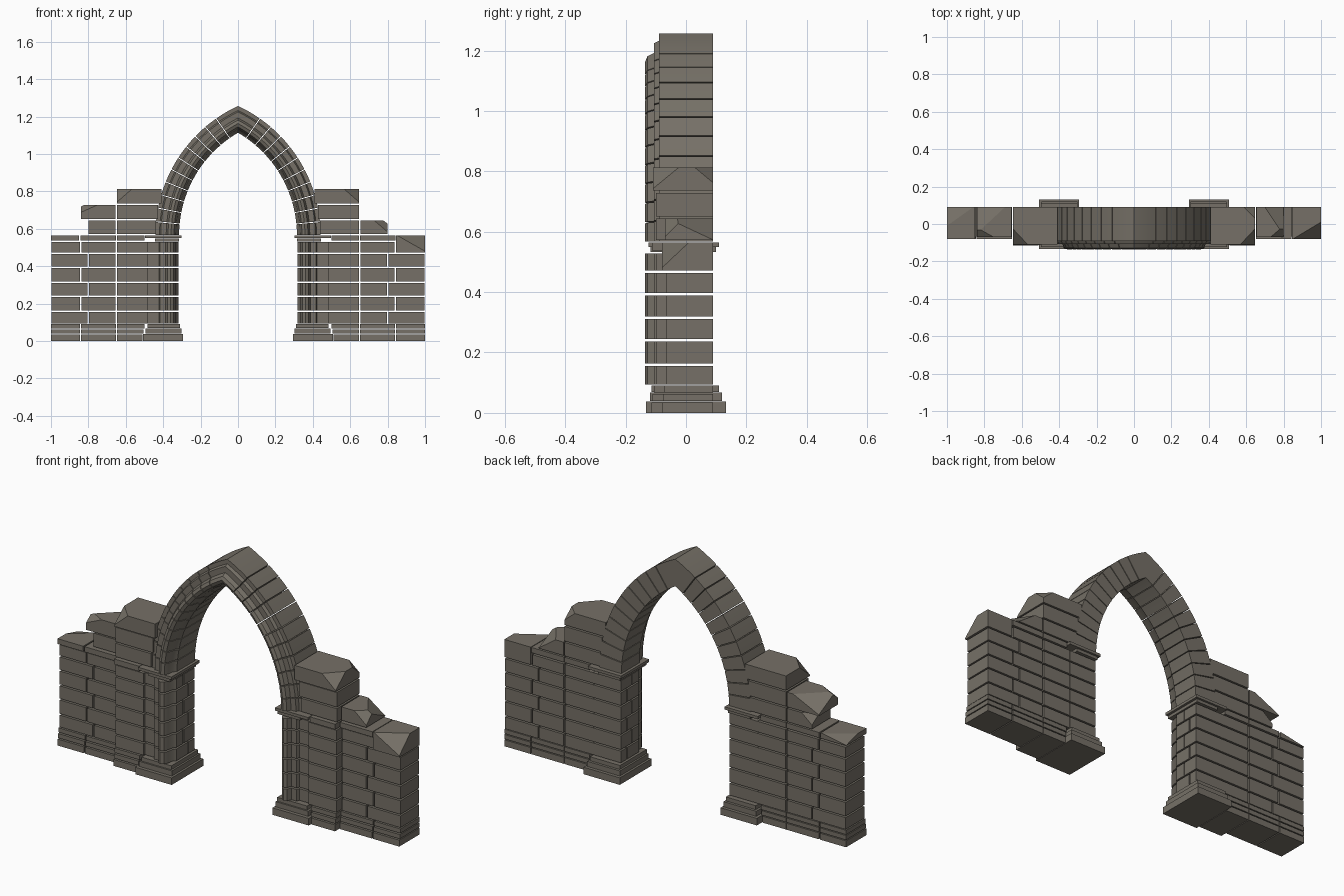
import bpy, bmesh, math
from mathutils import Vector

if "Cube" in bpy.data.objects:
    bpy.data.objects.remove(bpy.data.objects["Cube"])

stone = bpy.data.materials.new("grey_brown_stone")
stone.diffuse_color = (0.18, 0.163, 0.135, 1)
stone.use_nodes = True
stone.node_tree.nodes["Principled BSDF"].inputs["Base Color"].default_value = stone.diffuse_color
G = 0.004            # half joint width
C, SPRING = 0.32, 0.565   # arch centre offset and springing height


def finish(bm, name, side=1, smooth=False):
    """Mirror if needed, then turn the bmesh into an object."""
    for v in bm.verts:
        v.co.x *= side
    bmesh.ops.recalc_face_normals(bm, faces=bm.faces[:])
    me = bpy.data.meshes.new(name)
    bm.to_mesh(me)
    bm.free()
    me.materials.append(stone)
    ob = bpy.data.objects.new(name, me)
    bpy.context.collection.objects.link(ob)
    if smooth:
        bpy.context.view_layer.objects.active = ob
        ob.select_set(True)
        bpy.ops.object.shade_smooth_by_angle(angle=math.radians(35))
        ob.select_set(False)


def loft(bm, rings):
    """Closed solid through a list of equal point loops."""
    vs = [[bm.verts.new(p) for p in r] for r in rings]
    n = len(vs[0])
    for a, b in zip(vs, vs[1:]):
        for i in range(n):
            j = (i + 1) % n
            bm.faces.new((a[i], a[j], b[j], b[i]))
    bm.faces.new(vs[0])
    bm.faces.new(vs[-1])


def block(bm, x0, x1, y0, y1, z0, z1, chips=()):
    """Stone block; each chip (sx, sy, dx, dy, dz) cuts off a top corner."""
    t = bmesh.new()
    loft(t, [[(x0, y0, z), (x1, y0, z), (x1, y1, z), (x0, y1, z)] for z in (z0, z1)])
    for sx, sy, dx, dy, dz in chips:
        corner = Vector((x1 if sx > 0 else x0, y1 if sy > 0 else y0, z1))
        res = bmesh.ops.bisect_plane(t, geom=t.verts[:] + t.edges[:] + t.faces[:],
                                     plane_co=corner - Vector((0, 0, dz)),
                                     plane_no=Vector((sx / dx, sy / dy, 1 / dz)).normalized(),
                                     clear_outer=True)
        cut = [e for e in res["geom_cut"] if isinstance(e, bmesh.types.BMEdge)]
        bmesh.ops.holes_fill(t, edges=cut)
    me = bpy.data.meshes.new("tmp")
    t.to_mesh(me)
    t.free()
    bm.from_mesh(me)
    bpy.data.meshes.remove(me)


# moulded section shared by arch and piers: (radius, y)
FRONT = [(.635, -.06), (.648, -.075), (.652, -.105), (.662, -.127), (.678, -.135),
         (.694, -.128), (.704, -.106), (.733, -.106), (.74, -.09), (.762, -.09)]
ARCH = [(.635, .09)] + FRONT + [(.762, .09)]


def arch_ring(angle):
    return [(r * math.cos(angle) - C, y, SPRING + r * math.sin(angle)) for r, y in ARCH]


# courses of the wall and piers
LEVELS = [.09, .16, .24, .315, .393, .468, .532]
COURSES = list(zip(LEVELS, LEVELS[1:]))
KEY, N = 0.96, 10

for side, tag in ((1, "right"), (-1, "left")):
    # stepped pier base
    bm = bmesh.new()
    block(bm, .295, .507, -.133, .132, 0, .037)
    block(bm, .303, .495, -.12, .12, .04, .067)
    block(bm, .31, .485, -.115, .11, .069, .09)
    finish(bm, "pier_base_" + tag, side)

    # moulded pier with alternating jamb stones
    bm = bmesh.new()
    for k, (a, b) in enumerate(COURSES):
        split = .0 if k % 2 else .04
        sec = [(r - C + .003, y) for r, y in FRONT] + [(.48, -.09), (.48, split - G), (.318, split - G)]
        loft(bm, [[(x, y, z) for x, y in sec] for z in (a + G, b - G)])
        block(bm, .318, .48, split + G * .5, .09, a + G, b - G)
    finish(bm, "pier_" + tag, side, True)

    # capital
    bm = bmesh.new()
    block(bm, .315, .445, -.118, .1, .533, .549)
    block(bm, .303, .497, -.124, .11, .55, .565)
    finish(bm, "capital_" + tag, side)

    # voussoirs
    bm = bmesh.new()
    for k in range(N):
        a, b = KEY * k / N + .003, KEY * (k + 1) / N - .003
        loft(bm, [arch_ring(a + (b - a) * t / 2) for t in range(3)])
    finish(bm, "arch_stones_" + tag, side, True)

    # wall plinth
    bm = bmesh.new()
    for z0, z1, d in ((0, .034, 0), (.039, .062, .004), (.067, .09, .009)):
        block(bm, .51 - d, .648, -.115 + d, .09, z0, z1)
        block(bm, .652, .84, -.08 + d, .09, z0, z1)
        block(bm, .846, 1, -.08 + d, .09, z0, z1)
    finish(bm, "wall_plinth_" + tag, side)

    # wall courses with staggered joints
    bm = bmesh.new()
    for k, (a, b) in enumerate(COURSES):
        j = .84 if k % 2 else .80
        block(bm, .482, .646, -.1, .09, a + G, b - G)
        block(bm, .654, j - G, -.066, .09, a + G, b - G)
        if side < 0 or k < 5:
            block(bm, j + G, .997, -.066, .09, a + G, b - G)
    finish(bm, "wall_" + tag, side)

    # projecting coping course, broken at the end
    bm = bmesh.new()
    block(bm, .5, .647, -.112, .09, .537, .565)
    block(bm, .652, .842, -.08, .09, .537, .565)
    if side > 0:
        block(bm, .846, 1, -.08, .09, .472, .565, [(1, -1, .15, .09, .085)])
    else:
        block(bm, .85, 1, -.08, .09, .537, .565, [(1, 1, .14, .1, .026)])
    finish(bm, "coping_" + tag, side)

    # ruined upper stones
    bm = bmesh.new()
    block(bm, .438, .648, -.1, .09, .572, .643)
    block(bm, .428, .648, -.1, .09, .651, .728)
    block(bm, .408, .648, -.11, .09, .736, .812,
          [(1, -1, .08, .085, .07)] + ([(1, 1, .06, .06, .05)] if side > 0 else []))
    if side > 0:
        block(bm, .654, .80, -.07, .09, .572, .643,
              [(1, 1, .1, .15, .07), (1, -1, .07, .06, .06)])
    else:
        block(bm, .654, .80, -.066, .09, .572, .643, [(1, 1, .06, .08, .05)])
        block(bm, .654, .84, -.07, .09, .651, .728,
              [(1, 1, .15, .14, .07), (1, -1, .09, .05, .04)])
    finish(bm, "broken_stones_" + tag, side)

# pointed keystone, mitred at the centre line
bm = bmesh.new()
half = []
for t in range(7):
    ring = []
    for r, y in ARCH:
        a0 = KEY + .003
        a = a0 + (math.acos(C / r) - a0) * t / 6
        ring.append((r * math.cos(a) - C, y, SPRING + r * math.sin(a)))
    half.append(ring)
loft(bm, half + [[(-x, y, z) for x, y, z in r] for r in half[-2::-1]])
finish(bm, "keystone", 1, True)
